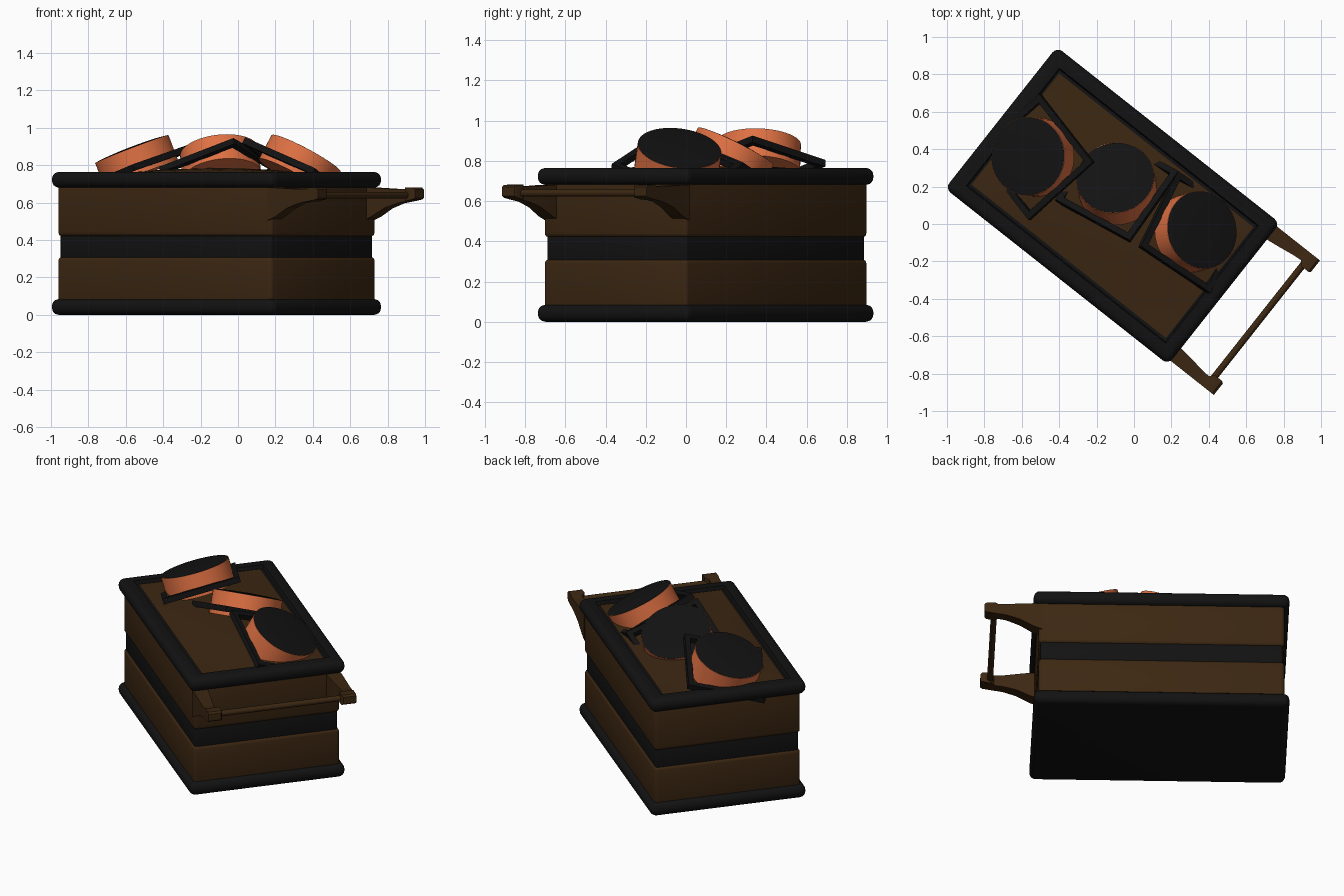
import bpy, bmesh, math
from mathutils import Matrix, Vector

if "Cube" in bpy.data.objects:
    bpy.data.objects.remove(bpy.data.objects["Cube"])

# whole box is turned on the ground plane
BASE = Matrix.Translation((-0.115, 0.0975, 0)) @ Matrix.Rotation(math.radians(-38.3), 4, 'Z')


def material(name, rgb):
    m = bpy.data.materials.new(name)
    m.diffuse_color = (*rgb, 1)
    m.use_nodes = True
    m.node_tree.nodes["Principled BSDF"].inputs["Base Color"].default_value = m.diffuse_color
    return m


BROWN = material("dark_brown", (0.045, 0.020, 0.006))
BLACK = material("near_black", (0.006, 0.006, 0.0065))
ORANGE = material("orange", (0.74, 0.165, 0.056))


def finish(name, bm, mat, matrix=BASE):
    bmesh.ops.recalc_face_normals(bm, faces=bm.faces[:])
    me = bpy.data.meshes.new(name)
    bm.to_mesh(me)
    bm.free()
    ob = bpy.data.objects.new(name, me)
    bpy.context.collection.objects.link(ob)
    me.materials.append(mat)
    ob.matrix_world = matrix
    bpy.context.view_layer.objects.active = ob
    bpy.ops.object.select_all(action='DESELECT')
    ob.select_set(True)
    bpy.ops.object.shade_smooth_by_angle(angle=math.radians(35))
    return ob


def box(hx, hy, z0, z1, bevel, segs=3):
    bm = bmesh.new()
    bmesh.ops.create_cube(bm, size=1)
    for v in bm.verts:
        v.co = Vector((v.co.x * 2 * hx, v.co.y * 2 * hy, z0 + (v.co.z + 0.5) * (z1 - z0)))
    bmesh.ops.bevel(bm, geom=bm.edges[:], offset=bevel, segments=segs,
                    profile=0.5, affect='EDGES')
    return bm


# body: base, two brown halves and a recessed dark band
finish("base_rim", box(0.76, 0.482, 0.0, 0.085, 0.038, 4), BLACK)
finish("lower_body", box(0.73, 0.452, 0.06, 0.31, 0.02), BROWN)
finish("middle_band", box(0.72, 0.442, 0.29, 0.44, 0.015), BLACK)
finish("upper_body", box(0.73, 0.452, 0.42, 0.70, 0.02), BROWN)

# top rim with a sunken middle
bm = box(0.76, 0.482, 0.68, 0.765, 0.038, 4)
top = max(bm.faces, key=lambda f: f.calc_center_median().z + f.calc_area())
for f in bm.faces:
    if f.normal.z > 0.99 and f.calc_area() > 0.5:
        top = f
bmesh.ops.inset_region(bm, faces=[top], thickness=0.06)
bmesh.ops.inset_region(bm, faces=[top], thickness=0.01, depth=-0.025)
finish("top_rim", bm, BLACK)

# slightly domed top panel
bm = bmesh.new()
bmesh.ops.create_grid(bm, x_segments=16, y_segments=12, size=1)
for v in bm.verts:
    x, y = v.co.x, v.co.y
    v.co = Vector((x * 0.662, y * 0.378, 0.748 + 0.037 * (1 - x * x) * (1 - y * y)))
finish("top_panel", bm, BROWN)

# handle arms: columns of (distance, bottom, top, inner side)
COLS = [(0.71, 0.505, 0.68, 0.368), (0.76, 0.525, 0.68, 0.370),
        (0.84, 0.570, 0.676, 0.380), (0.92, 0.597, 0.672, 0.392),
        (0.97, 0.605, 0.672, 0.396), (0.99, 0.608, 0.682, 0.372),
        (1.04, 0.617, 0.680, 0.372), (1.052, 0.626, 0.670, 0.380)]
for side, label in ((1, "back"), (-1, "front")):
    bm = bmesh.new()
    prev = None
    for u, zb, zt, vin in COLS:
        ring = [bm.verts.new((u, side * v, z)) for v, z in
                ((vin, zb), (0.458, zb), (0.458, zt), (vin, zt))]
        if prev:
            for i in range(4):
                j = (i + 1) % 4
                bm.faces.new((prev[i], prev[j], ring[j], ring[i]))
        else:
            bm.faces.new(ring)
        prev = ring
    bm.faces.new(prev)
    finish("handle_arm_" + label, bm, BROWN)

# handle rod
bm = bmesh.new()
bmesh.ops.create_cone(bm, cap_ends=True, segments=16, radius1=0.018, radius2=0.018, depth=0.8)
finish("handle_rod", bm, BROWN,
       BASE @ Matrix.Translation((0.995, 0, 0.64)) @ Matrix.Rotation(math.pi / 2, 4, 'X'))

# three tilted discs, each in an open square frame: x, y, z, raised corner heading, tilt
ITEMS = [(-0.53, 0.358, 0.788, -5, 21), (-0.09, 0.20, 0.777, -77, 27),
         (0.315, -0.045, 0.770, 195, 29)]
R = 0.21
for n, (x, y, z, heading, tilt) in enumerate(ITEMS, 1):
    m = (Matrix.Translation((x, y, z)) @ Matrix.Rotation(math.radians(heading), 4, 'Z')
         @ Matrix.Rotation(math.radians(-tilt), 4, 'Y'))
    # square frame, corner pointing along local x
    bm = bmesh.new()
    for k in range(4):
        bar = bmesh.ops.create_cube(bm, size=1)["verts"]
        for v in bar:
            v.co = Vector((v.co.x * 0.033 + 0.222, v.co.y * 0.477, v.co.z * 0.035))
            v.co.rotate(Matrix.Rotation(math.radians(45 + 90 * k), 3, 'Z'))
    finish(f"square_frame_{n}", bm, BLACK, m)
    # orange disc
    bm = bmesh.new()
    bmesh.ops.create_cone(bm, cap_ends=True, segments=48, radius1=R, radius2=R, depth=0.145)
    finish(f"disc_{n}", bm, ORANGE, m @ Matrix.Translation((0, 0, 0.0325)))
    # low domed black cap
    bm = bmesh.new()
    prof = [(0, 0.117), (0.1, 0.115), (0.17, 0.111), (R - 0.002, 0.106), (R - 0.002, 0.1)]
    vs = [bm.verts.new((r, 0, h)) for r, h in prof]
    es = [bm.edges.new(p) for p in zip(vs, vs[1:])]
    bmesh.ops.spin(bm, geom=vs + es, cent=(0, 0, 0), axis=(0, 0, 1),
                   angle=2 * math.pi, steps=48)
    bmesh.ops.remove_doubles(bm, verts=bm.verts[:], dist=0.0005)
    finish(f"disc_cap_{n}", bm, BLACK, m)
